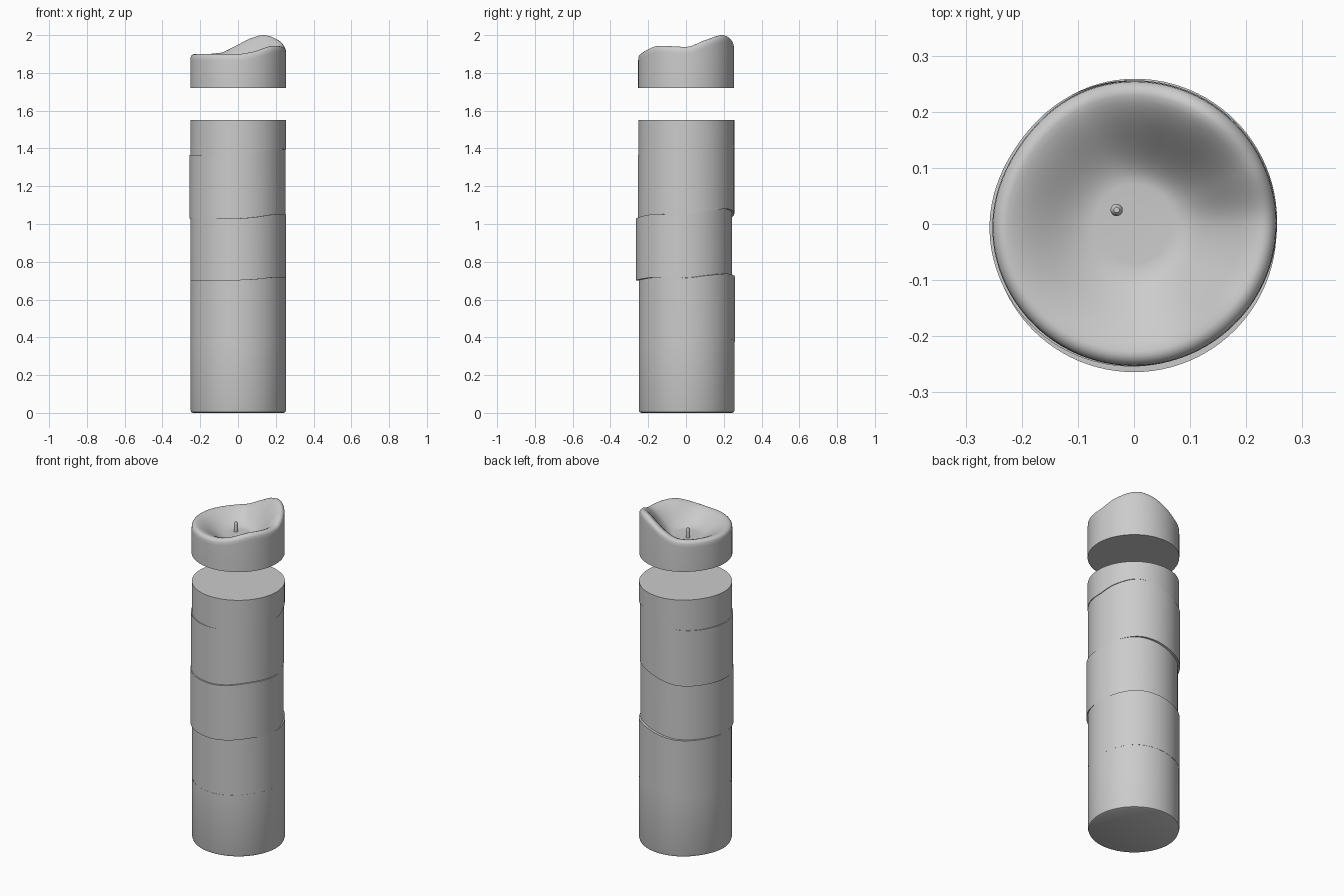
import bpy, bmesh, math

if "Cube" in bpy.data.objects:
    bpy.data.objects.remove(bpy.data.objects["Cube"])

N = 96
# rim height of the melted top by angle (degrees from +x)
RIM = [(-90, 1.9), (-75, 1.908), (-35, 1.944), (0, 1.938), (25, 1.972), (55, 2.0),
       (75, 1.98), (92, 1.945), (115, 1.906), (140, 1.9), (270, 1.9)]


def rim(a):
    d = (math.degrees(a) + 90) % 360 - 90
    n = len(RIM) - 1
    for i in range(n):
        (a0, z0), (a1, z1) = RIM[i], RIM[i + 1]
        if a0 <= d <= a1:
            # Hermite curve through the table
            def slope(k):
                if k <= 0 or k >= n:
                    return 0
                s0 = (RIM[k][1] - RIM[k-1][1]) / (RIM[k][0] - RIM[k-1][0])
                s1 = (RIM[k+1][1] - RIM[k][1]) / (RIM[k+1][0] - RIM[k][0])
                return 0 if s0 * s1 <= 0 else 2 * s0 * s1 / (s0 + s1)
            h = a1 - a0
            t = (d - a0) / h
            return ((2*t**3 - 3*t*t + 1) * z0 + (t**3 - 2*t*t + t) * h * slope(i)
                    + (3*t*t - 2*t**3) * z1 + (t**3 - t*t) * h * slope(i + 1))
    return 1.9


def dent(a):
    # the candle is slightly flattened at back left
    d = (math.degrees(a) - 145 + 180) % 360 - 180
    return 1 - 0.03 * math.exp(-(d / 28) ** 2)


def loft(name, rings):
    """rings: (radius, height function of angle, centre x, centre y)"""
    bm = bmesh.new()
    loops = []
    for r, zf, cx, cy in rings:
        loop = []
        for i in range(N):
            a = 2 * math.pi * i / N
            k = r * dent(a)
            loop.append(bm.verts.new((cx + k * math.cos(a), cy + k * math.sin(a), zf(a))))
        loops.append(loop)
    for p, q in zip(loops, loops[1:]):
        for i in range(N):
            j = (i + 1) % N
            bm.faces.new((p[i], p[j], q[j], q[i]))
    bm.faces.new(loops[0][::-1])
    bm.faces.new(loops[-1])
    me = bpy.data.meshes.new(name)
    bm.to_mesh(me)
    bm.free()
    ob = bpy.data.objects.new(name, me)
    bpy.context.collection.objects.link(ob)
    finish(ob)
    return ob


def finish(ob):
    bpy.ops.object.select_all(action='DESELECT')
    ob.select_set(True)
    bpy.context.view_layer.objects.active = ob
    bpy.ops.object.shade_smooth_by_angle(angle=math.radians(40))


def flat(z):
    return lambda a: z


def seam(z, k):
    return lambda a: z + k * (rim(a) - 1.9)


# candle body: five stacked sections, slightly shifted, meeting at wavy ledges
R = 0.254
sections = [(R, 0.001, 0.004), (R, 0.001, 0.005), (R, 0.0, -0.010),
            (R + 0.001, -0.004, 0.001), (R, 0.001, 0.002)]
seams = [seam(0.368, 0.25), seam(0.702, 0.35), seam(1.03, 0.5), seam(1.365, 0.75)]
rings = [(R - 0.012, flat(0), 0.001, 0.004), (R - 0.004, flat(0.004), 0.001, 0.004)]
bounds = [flat(0.016)] + seams + [flat(1.55)]
for (r, cx, cy), lo, hi in zip(sections, bounds, bounds[1:]):
    rings += [(r, lo, cx, cy), (r, hi, cx, cy)]
loft("candle_body", rings)

# candle top: flat cut below, rounded rim and melted bowl
FLOOR = 1.83
rings = [(R, flat(1.72), 0, 0.001), (R, lambda a: rim(a) - 0.035, 0, 0.001)]
for s in (20, 40, 60, 80, 100):
    c, h = math.cos(math.radians(s)), math.sin(math.radians(s))
    rings.append((0.232 + 0.022 * c, lambda a, h=h: rim(a) - 0.025 * (1 - h), 0, 0.001))
for i in range(1, 17):
    t = 1 - i / 16
    r = 0.07 + 0.156 * t
    s = t * t * (3 - 2 * t) * 0.75 + 0.25 * t * t
    rings.append((r, lambda a, s=s: FLOOR + (rim(a) - 0.001 - FLOOR) * s, 0, 0.001))
loft("candle_top", rings)

# wick with a domed tip
bm = bmesh.new()
prof = [(0.011, FLOOR - 0.01), (0.011, 1.875), (0.009, 1.883), (0.005, 1.888)]
loops = [[bm.verts.new((-0.031 + r * math.cos(i * math.pi / 8),
                        0.025 + r * math.sin(i * math.pi / 8), z)) for i in range(16)]
         for r, z in prof]
for p, q in zip(loops, loops[1:]):
    for i in range(16):
        j = (i + 1) % 16
        bm.faces.new((p[i], p[j], q[j], q[i]))
bm.faces.new(loops[-1])
me = bpy.data.meshes.new("wick")
bm.to_mesh(me)
bm.free()
wick = bpy.data.objects.new("wick", me)
bpy.context.collection.objects.link(wick)
finish(wick)
